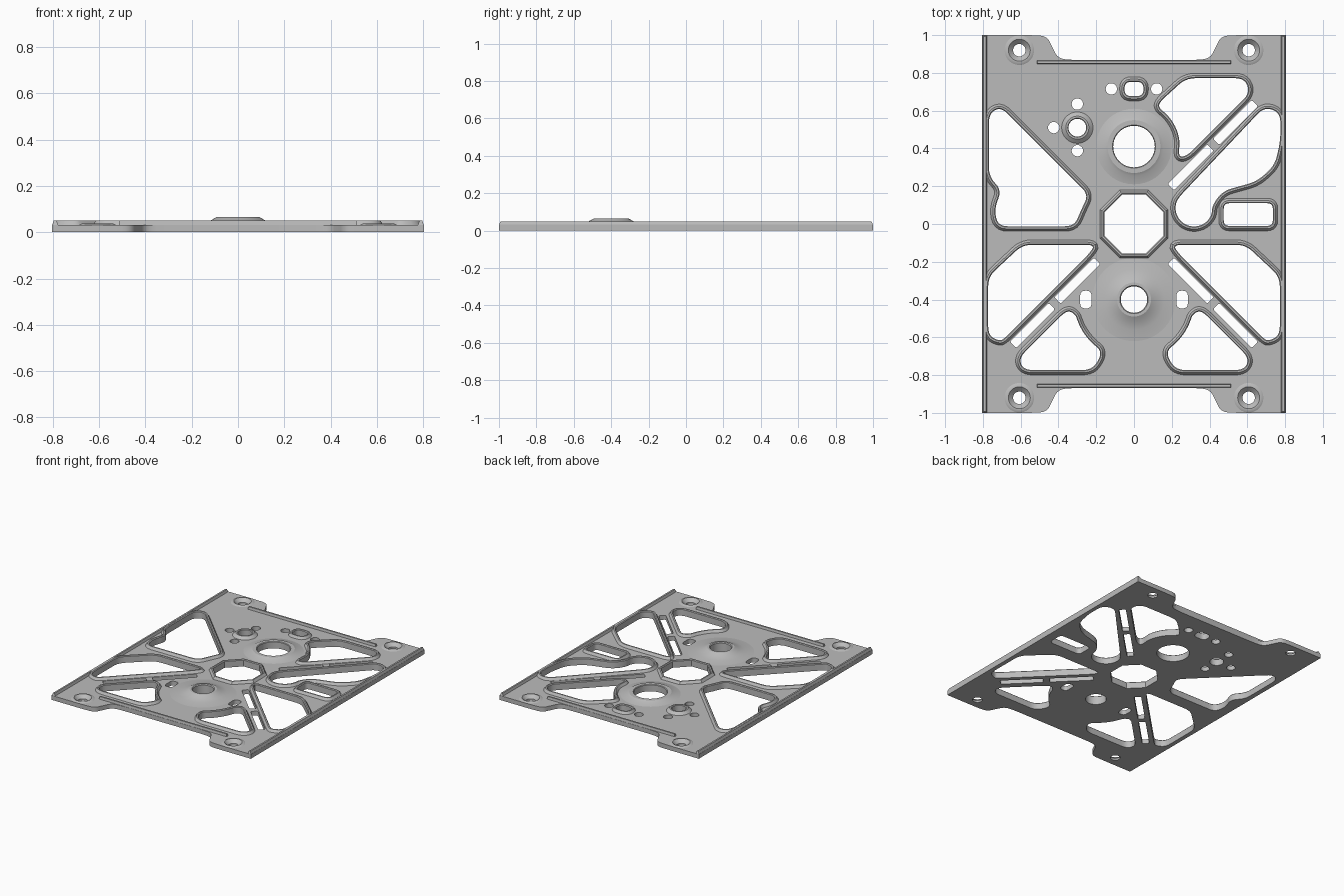
import bpy, bmesh
from math import sin, cos, pi, radians
from mathutils import Vector

cube = bpy.data.objects.get("Cube")
if cube:
    bpy.data.objects.remove(cube)

FLOOR, RIM = 0.032, 0.05

grey = bpy.data.materials.new("plain grey")
grey.use_nodes = True
colour = (0.5, 0.5, 0.5, 1)
grey.diffuse_color = colour
grey.node_tree.nodes["Principled BSDF"].inputs["Base Color"].default_value = colour


def finish(name, bm):
    mesh = bpy.data.meshes.new(name)
    bm.to_mesh(mesh)
    bm.free()
    mesh.materials.clear()
    mesh.materials.append(grey)
    ob = bpy.data.objects.new(name, mesh)
    bpy.context.collection.objects.link(ob)
    bpy.ops.object.select_all(action='DESELECT')
    ob.select_set(True)
    bpy.context.view_layer.objects.active = ob
    bpy.ops.object.shade_smooth_by_angle(angle=radians(28))
    return ob


def soften(points, cut=0.05, steps=5):
    """Round the corners of a closed polygon; a third value overrides the cut."""
    out = []
    n = len(points)
    for i, p in enumerate(points):
        a, b, c = (Vector(points[j % n][:2]) for j in (i - 1, i, i + 1))
        r = p[2] if len(p) > 2 else cut
        if r == 0:
            out.append(b)
            continue
        s = b + (a - b).normalized() * min(r, (a - b).length * 0.48)
        e = b + (c - b).normalized() * min(r, (c - b).length * 0.48)
        for k in range(steps + 1):
            t = k / steps
            out.append(s * (1 - t) ** 2 + b * 2 * t * (1 - t) + e * t * t)
    return out


def arc(x, y, r, start, end, n):
    return [(x + r * cos(radians(start + (end - start) * k / n)),
             y + r * sin(radians(start + (end - start) * k / n))) for k in range(n + 1)]


def circle(x, y, r, n=40):
    return [Vector(p) for p in arc(x, y, r, 0, 360, n)[:-1]]


def rect(x, y, w, h, cut):
    return soften([(x - w, y - h), (x + w, y - h), (x + w, y + h), (x - w, y + h)], cut)


def mirrored(loop):
    return [Vector((-p.x, p.y)) for p in loop]


def counter_clockwise(loop):
    area = sum(a.cross(b) for a, b in zip(loop, loop[1:] + loop[:1]))
    return loop if area > 0 else loop[::-1]


def grow(loop, d):
    """Offset a counter-clockwise loop outwards."""
    out = []
    n = len(loop)
    for i, p in enumerate(loop):
        u = (p - loop[i - 1]).normalized()
        v = (loop[(i + 1) % n] - p).normalized()
        nu, nv = Vector((u.y, -u.x)), Vector((v.y, -v.x))
        out.append(p + (nu + nv) * d / max(1 + nu.dot(nv), 0.5))
    return out


def collar(name, loop, profile):
    """Sweep (offset, height) steps around a hole."""
    bm = bmesh.new()
    rows = [[bm.verts.new((p.x, p.y, z)) for p in grow(loop, d)] for d, z in profile]
    n = len(loop)
    for a, b in zip(rows, rows[1:]):
        for i in range(n):
            j = (i + 1) % n
            bm.faces.new((a[i], b[i], b[j], a[j]))
    finish(name, bm)


def bar(name, x, y, w, h, inset):
    """Raised strip with sloping sides."""
    bm = bmesh.new()
    bmesh.ops.create_cube(bm, size=2)
    for v in bm.verts:
        top = v.co.z > 0
        d = inset if top else 0
        v.co = (x + v.co.x * (w - d), y + v.co.y * (h - d), RIM if top else FLOOR - 0.004)
    finish(name, bm)


holes = []


def hole(loop, name=None, profile=None):
    loop = counter_clockwise(loop)
    holes.append(loop)
    if name:
        collar(name, loop, profile)


rim = [(0, FLOOR), (0, 0.045), (0.005, RIM), (0.014, RIM), (0.026, FLOOR)]

# Large openings found on both front sides
side_window = soften([(-0.59, -0.11), (-0.205, -0.11), (-0.24, -0.16), (-0.685, -0.605),
                      (-0.71, -0.62), (-0.772, -0.59), (-0.772, -0.28)])
front_window = soften([(-0.61, -0.71), (-0.355, -0.455)] + arc(0, -0.4, 0.32, 194, 236, 5)
                      + [(-0.18, -0.71), (-0.225, -0.773), (-0.585, -0.773)])
for side, flip in (("right", list), ("left", mirrored)):
    hole(flip(side_window), side + "_side_window_rim", rim)
    hole(flip(front_window), side + "_front_window_rim", rim)
    hole(flip(rect(-0.255, -0.4, 0.03, 0.047, 0.028)))

# Back openings
hole(soften([(-0.768, 0.585), (-0.705, 0.62), (-0.24, 0.155), (-0.28, 0.075), (-0.315, -0.012),
             (-0.72, -0.012), (-0.74, 0.08), (-0.7, 0.18), (-0.768, 0.25)]),
     "right_back_window_rim", rim)
hole(soften(arc(0, 0.41, 0.243, 56, 5, 6) + [(0.235, 0.355), (0.28, 0.36), (0.615, 0.695),
            (0.585, 0.772), (0.275, 0.772), (0.13, 0.64)]), "left_back_window_rim", rim)
hole(soften([(0.69, 0.62), (0.775, 0.59), (0.775, 0.44), (0.745, 0.31), (0.65, 0.225),
             (0.47, 0.175), (0.415, 0.1)] + arc(0.318, 0.085, 0.1, 340, 150, 8)),
     "left_curved_window_rim", rim)
hole(rect(0.605, 0.05, 0.13, 0.06, 0.03), "small_window_rim", rim)

# Octagonal centre opening
hole([Vector(p) for p in arc(0, 0, 0.168, 22.5, 337.5, 7)], "octagon_rim", rim)

# Diagonal slot pairs
for sx, sy in ((-1, -1), (1, -1), (1, 1)):
    for near, far in ((0.195, 0.405), (0.435, 0.64)):
        along, across = Vector((sx, sy)), Vector((-sy, sx)) * 0.017
        a, b = along * near, along * far
        hole(soften([a + across, b + across, b - across, a - across], 0.012))

# Round bosses
hole(circle(0, -0.4, 0.07), "front_boss",
     [(0, FLOOR), (0, 0.06), (0.005, 0.066), (0.02, 0.066), (0.05, RIM), (0.09, 0.039), (0.15, FLOOR)])
hole(circle(0, 0.41, 0.11), "back_boss",
     [(0, FLOOR), (0, 0.046), (0.004, RIM), (0.03, RIM), (0.045, 0.042), (0.09, FLOOR)])
hole(circle(-0.3, 0.51, 0.047), "small_boss",
     [(0, FLOOR), (0, 0.046), (0.004, RIM), (0.014, RIM), (0.036, FLOOR)])
hole(rect(0, 0.715, 0.05, 0.038, 0.035), "oblong_rim", rim)

# Plain screw holes
for x, y in ((-0.12, 0.715), (0.12, 0.715), (-0.3, 0.635), (-0.3, 0.388), (-0.425, 0.51)):
    hole(circle(x, y, 0.03, 24))

# Countersunk corner holes
for x in (-0.607, 0.607):
    for y in (-0.92, 0.92):
        hole(circle(x, y, 0.058), "corner_screw_seat",
             [(0, 0), (-0.025, 0), (-0.025, 0.014), (0, 0.038), (0.008, 0.038), (0.02, FLOOR)])

# Outline with four corner ears
ear = [(0.32, 0.868), (0.4, 0.875), (0.43, 0.93), (0.46, 0.995), (0.54, 1), (0.804, 1, 0)]
outline = []
for sx, sy, step in ((1, 1, 1), (1, -1, -1), (-1, -1, 1), (-1, 1, -1)):
    outline += [(p[0] * sx, p[1] * sy) + p[2:] for p in ear[::step]]

# Base plate as a filled flat curve with its openings
curve = bpy.data.curves.new("base_plate_profile", 'CURVE')
curve.dimensions = '2D'
curve.fill_mode = 'BOTH'
curve.extrude = FLOOR / 2
for loop in [soften(outline, 0.06)] + holes:
    spline = curve.splines.new('POLY')
    spline.points.add(len(loop) - 1)
    for point, p in zip(spline.points, loop):
        point.co = (p.x, p.y, 0, 1)
    spline.use_cyclic_u = True
helper = bpy.data.objects.new("plate_helper", curve)
bpy.context.collection.objects.link(helper)
bpy.context.view_layer.update()
mesh = bpy.data.meshes.new_from_object(helper.evaluated_get(bpy.context.evaluated_depsgraph_get()))
bm = bmesh.new()
bm.from_mesh(mesh)
bpy.data.objects.remove(helper)
bmesh.ops.translate(bm, verts=bm.verts, vec=(0, 0, FLOOR / 2))
bmesh.ops.remove_doubles(bm, verts=bm.verts, dist=0.0001)
bmesh.ops.recalc_face_normals(bm, faces=bm.faces)
finish("base_plate", bm)

# Side rails and end lips
for s, side, end in ((-1, "right", "front"), (1, "left", "back")):
    bar(side + "_rail", s * 0.79, 0, 0.014, 1, 0.008)
    bar(end + "_lip", 0, s * 0.857, 0.515, 0.01, 0.004)
